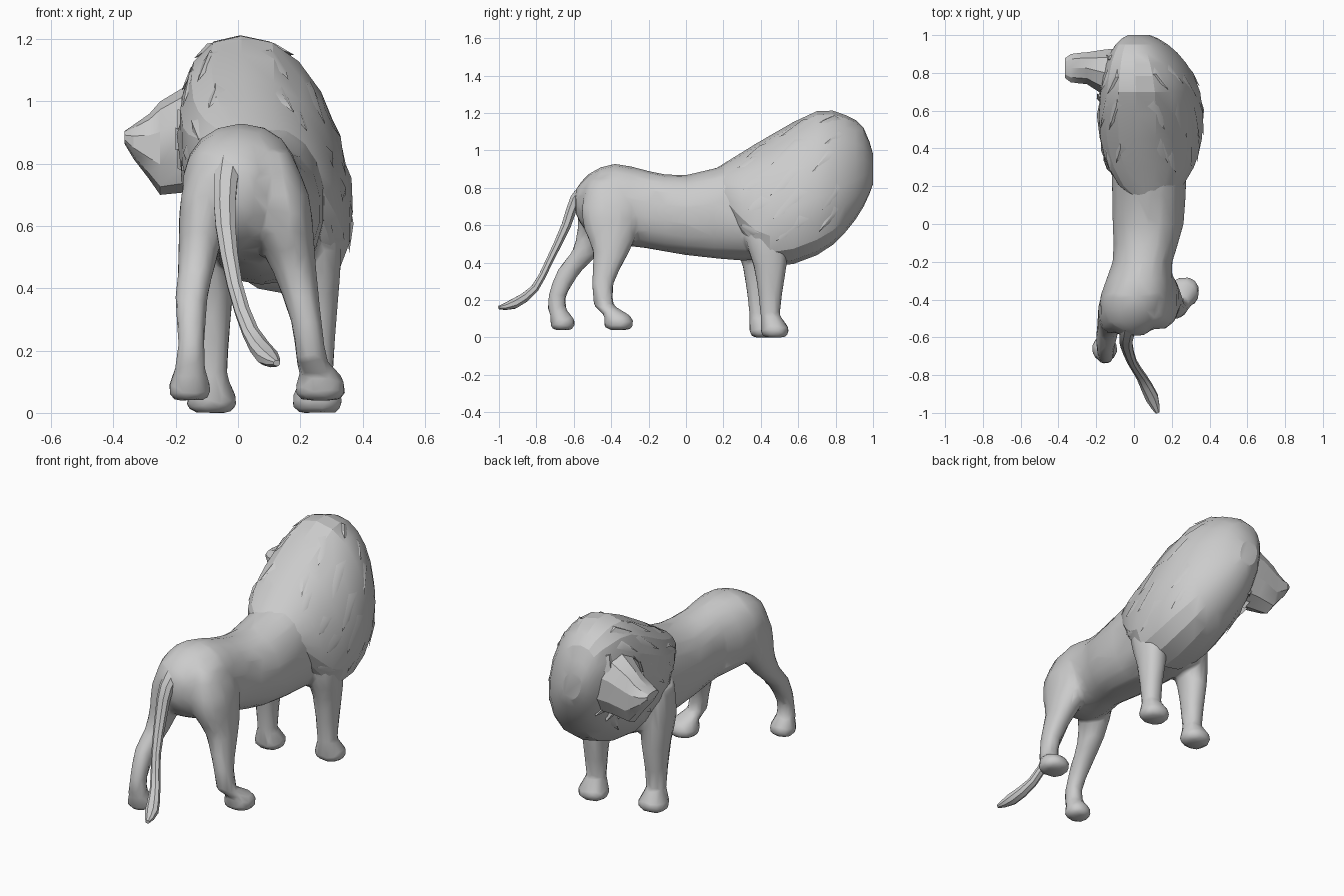
import bpy, bmesh, math, random
from mathutils import Vector

random.seed(4)
if "Cube" in bpy.data.objects:
    bpy.data.objects.remove(bpy.data.objects["Cube"], do_unlink=True)

grey = bpy.data.materials.new("stone grey")
grey.use_nodes = True
grey.diffuse_color = (.6, .6, .6, 1)
shader = grey.node_tree.nodes["Principled BSDF"]
shader.inputs["Base Color"].default_value = grey.diffuse_color


def finish(name, bm, angle):
    bmesh.ops.recalc_face_normals(bm, faces=bm.faces[:])
    mesh = bpy.data.meshes.new(name)
    bm.to_mesh(mesh)
    bm.free()
    mesh.materials.append(grey)
    obj = bpy.data.objects.new(name, mesh)
    bpy.context.collection.objects.link(obj)
    bpy.ops.object.select_all(action="DESELECT")
    obj.select_set(True)
    bpy.context.view_layer.objects.active = obj
    bpy.ops.object.shade_smooth_by_angle(angle=math.radians(angle))
    return obj


def smooth(keys):
    """Add a rounded midpoint between each pair of key sections."""
    result = []
    for i in range(len(keys) - 1):
        before, here, after = keys[max(i - 1, 0)], keys[i], keys[i + 1]
        beyond = keys[min(i + 2, len(keys) - 1)]
        middle = [(9 * (b + c) - a - d) / 16
                  for a, b, c, d in zip(before, here, after, beyond)]
        result += [here, middle]
    return result + [keys[-1]]


def ring_point(ring, angle):
    """Point on a slightly squared ellipse given as (centre, half axis, half axis)."""
    centre, u, v = ring
    c, s = math.cos(angle), math.sin(angle)
    return centre + u * math.copysign(abs(c) ** .9, c) + v * math.copysign(abs(s) ** .9, s)


def loft(name, rings, sides, angle=35):
    bm = bmesh.new()
    loops = [[bm.verts.new(ring_point(ring, math.tau * (i + .5) / sides))
              for i in range(sides)] for ring in rings]
    for lower, upper in zip(loops, loops[1:]):
        for i in range(sides):
            j = (i + 1) % sides
            bm.faces.new((lower[i], lower[j], upper[j], upper[i]))
    bm.faces.new(loops[0])
    bm.faces.new(loops[-1])
    return finish(name, bm, angle)


def trunk_ring(y, x, half_width, low, high, lean):
    half = (high - low) / 2
    return Vector((x, y, low + half)), Vector((half_width, 0, 0)), Vector((-lean, 0, half))


# Torso from rump to chest: y, x, half width, underside, back
torso_keys = ((-.59, -.01, .06, .66, .79), (-.52, -.01, .15, .55, .875),
              (-.38, .01, .19, .5, .93), (-.2, .045, .16, .475, .89), (0, .075, .19, .44, .868),
              (.3, .08, .2, .41, .95), (.5, .08, .2, .42, 1))
torso = loft("torso", [trunk_ring(*key, lean=0) for key in smooth(torso_keys)], 18)


# Mane: an oval in plan that leans to the right at the crown
def mane_ring(y, low, high):
    reach = min(abs(y - .56) / .45, .99)
    half_width = .265 * math.sqrt(1 - reach ** 2)
    x = .09 - .4 * max(0, y - .6) ** 2
    return trunk_ring(y, x, half_width, low, high, lean=half_width * .3)


mane = [mane_ring(*key) for key in smooth((
    (.13, .8, .885), (.3, .53, .99), (.45, .38, 1.08), (.7, .44, 1.21),
    (.85, .56, 1.19), (.95, .7, 1.12), (1, .82, .98)))]
loft("mane", mane, 18, 20)


def mane_point(position, angle, lift=0):
    i = int(position)
    ring = [p.lerp(q, position - i) for p, q in zip(mane[i], mane[i + 1])]
    point = ring_point(ring, angle)
    return point + (point - ring[0]).normalized() * lift


# Mane locks: broad flat wedges with their tips swept back and down
bm = bmesh.new()
for row in range(3, 8, 2):
    for column in range(5):
        for side in (-1, 1):
            position = row + random.uniform(-.5, .5)
            angle = column * .42 - .5 + random.uniform(-.1, .1)
            if side < 0:
                angle = math.pi - angle
            root = mane_point(position + 1, angle, -.01)
            tip = mane_point(position - 1, angle - side * .2, .007)
            left = mane_point(position, angle - .16, -.008)
            right = mane_point(position, angle + .16, -.008)
            outline = [bm.verts.new(p) for p in (root, left, tip, right)]
            top = bm.verts.new(mane_point(position, angle, .007))
            for i, vert in enumerate(outline):
                bm.faces.new((vert, outline[i - 1], top))
            bm.faces.new(outline)
finish("mane_locks", bm, 50)

# Head turned to -x, narrowing to the muzzle: x, y, z, half width, half height
head = ((-.02, .79, .9, .15, .19), (-.15, .8, .885, .13, .175), (-.25, .825, .85, .088, .15),
        (-.285, .825, .855, .085, .105), (-.335, .825, .87, .078, .055),
        (-.365, .825, .885, .055, .02))
loft("head", [(Vector((x, y, z)), Vector((0, width, 0)), Vector((0, 0, height)))
              for x, y, z, width, height in head], 10, 25)

# Ruff of pointed hair around the face
bm = bmesh.new()
tufts = 14
for tuft in range(tufts):
    angle = math.tau * tuft / tufts
    depth = -.1 + .05 * math.cos(angle)

    def spoke(radius, turn, x):
        a = angle + turn
        return bm.verts.new((depth + x, .78 + radius * .78 * math.cos(a),
                             .88 + radius * math.sin(a)))

    base = [spoke(.15, -.24, -.05), spoke(.15, .24, -.05), spoke(.15, 0, .07)]
    tip = spoke(.23, .1, .01)
    for i, vert in enumerate(base):
        bm.faces.new((vert, base[i - 1], tip))
    bm.faces.new(base)
finish("face_ruff", bm, 40)

# Ears on either side of the brow
for name, y in (("rear_ear", .69), ("front_ear", .88)):
    bm = bmesh.new()
    bmesh.ops.create_cone(bm, cap_ends=True, segments=6, radius1=.035, radius2=.015, depth=.09)
    bmesh.ops.translate(bm, verts=bm.verts[:], vec=(-.12, y, 1.03))
    finish(name, bm, 35)


def leg_ring(x, y, z, radius):
    """Legs grow deeper from front to back towards the top."""
    return Vector((x, y, z)), Vector((radius, 0, 0)), Vector((0, radius * (.9 + z), 0))


def leg(name, limb, paw, paw_radius):
    """Limb sections run downward as x, y, z, radius and end in a rounded paw."""
    x, y, ground = paw
    rings = [leg_ring(*key) for key in smooth(limb)]
    for height, back, swell in ((.08, .01, .85), (.05, 0, 1.03), (.02, 0, 1.03), (0, 0, .75)):
        rings.append(leg_ring(x, y - back, ground + height, paw_radius * swell))
    return loft(name, rings, 12, 32)


# Front legs share one shape, the left a step ahead
legs = []
for name, x, y in (("front_left_leg", .255, .45), ("front_right_leg", -.085, .39)):
    limb = [(x, y + lean, z, radius) for lean, z, radius in (
        (-.01, .7, .07), (-.02, .52, .08), (0, .38, .07), (0, .22, .057), (0, .12, .052))]
    legs.append(leg(name, limb, (x, y + .025, 0), .08))

# Hind legs in mid stride
legs.append(leg("hind_left_leg", (
    (.1, -.4, .84, .07), (.13, -.4, .7, .1), (.145, -.4, .58, .1), (.18, -.4, .46, .073),
    (.22, -.445, .29, .05), (.235, -.44, .17, .05)), (.265, -.36, .04), .08))
legs.append(leg("hind_right_leg", (
    (-.08, -.44, .84, .06), (-.11, -.46, .7, .075), (-.12, -.475, .58, .072),
    (-.135, -.53, .46, .06), (-.15, -.62, .36, .053), (-.15, -.69, .22, .043),
    (-.155, -.685, .14, .05)), (-.155, -.66, .04), .067))

# Fuse the legs into the torso with soft joins, then thin out the mesh
bpy.ops.object.select_all(action="DESELECT")
for part in legs + [torso]:
    part.select_set(True)
bpy.context.view_layer.objects.active = torso
bpy.ops.object.join()
torso.name = "torso_and_legs"
remesh = torso.modifiers.new("fuse", "REMESH")
remesh.mode = "VOXEL"
remesh.voxel_size = .012
remesh.use_smooth_shade = True
soften = torso.modifiers.new("soften", "SMOOTH")
soften.factor = .5
soften.iterations = 8
torso.modifiers.new("thin_out", "DECIMATE").ratio = .04

# Tail ending in a tuft: x, y, z, radius
tail = smooth(((-.02, -.5, .84, .045), (-.04, -.59, .74, .04), (-.04, -.64, .6, .034),
               (-.01, -.73, .41, .026), (.04, -.81, .26, .028), (.095, -.92, .18, .036),
               (.125, -1, .16, .012)))
rings = []
for i, (x, y, z, radius) in enumerate(tail):
    behind, ahead = tail[max(i - 1, 0)], tail[min(i + 1, len(tail) - 1)]
    along = Vector(ahead[:3]) - Vector(behind[:3])
    across = along.cross(Vector((-1, 0, 0))).normalized()
    sideways = across.cross(along).normalized()
    rings.append((Vector((x, y, z)), sideways * radius, across * radius * .8))
loft("tail", rings, 8)
